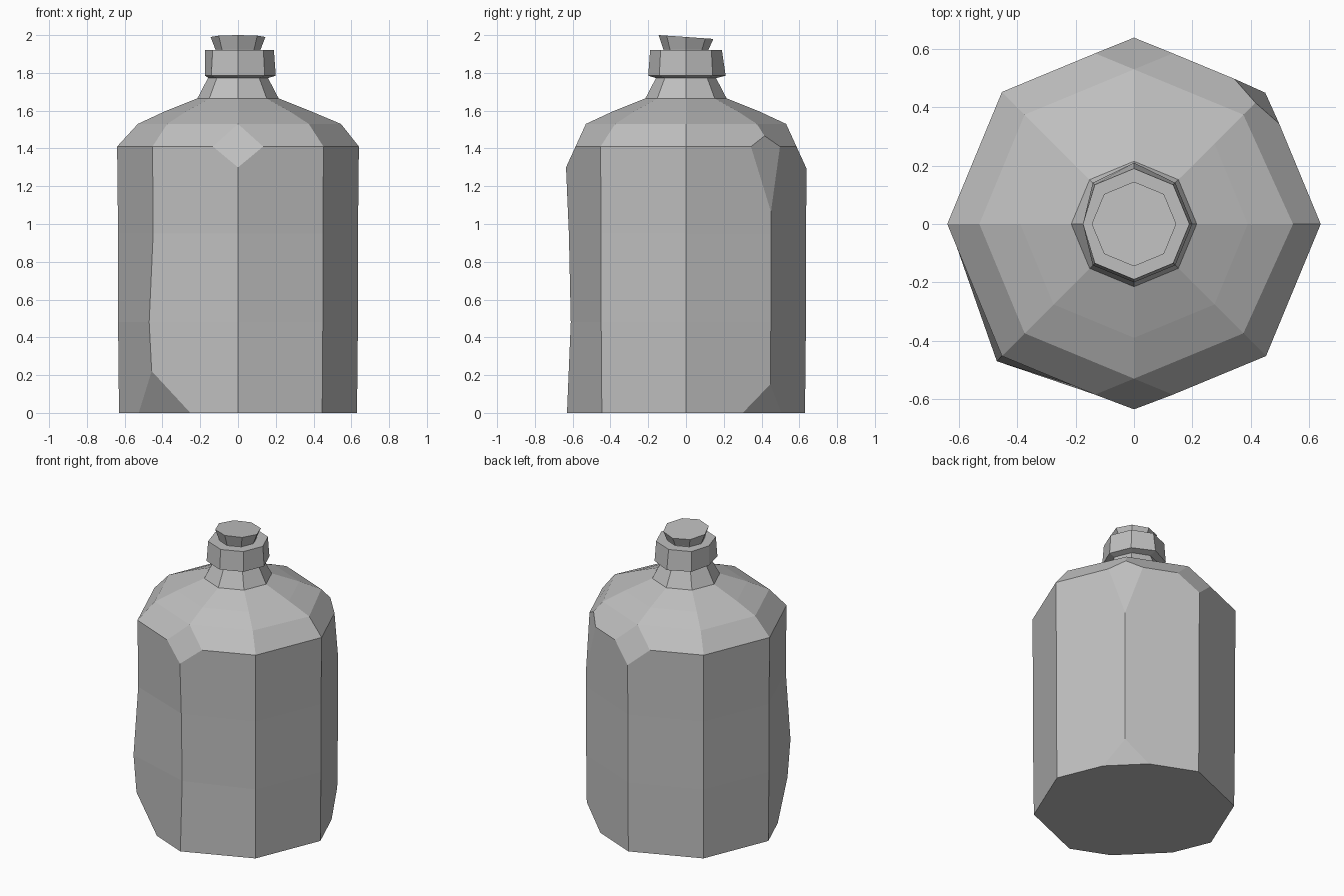
import bpy, bmesh
from math import cos, sin, pi
from mathutils import Vector

cube = bpy.data.objects.get("Cube")
if cube:
    bpy.data.objects.remove(cube, do_unlink=True)

SIDES = 8
grey = bpy.data.materials.new("stone grey")
grey.use_nodes = True
colour = (0.52, 0.52, 0.52, 1)
grey.diffuse_color = colour
grey.node_tree.nodes["Principled BSDF"].inputs["Base Color"].default_value = colour


def direction(i):
    a = 2 * pi * i / SIDES
    return Vector((cos(a), sin(a), 0))


def lathe(profile, tweaks=None, tilt=0):
    """Closed eight-sided solid; tweaks change single radii, tilt slopes the top."""
    bm = bmesh.new()
    rings = []
    for k, (r, z) in enumerate(profile):
        ring = []
        for i in range(SIDES):
            p = direction(i) * (r + (tweaks or {}).get((k, i), 0))
            p.z = z + (tilt * p.y if k == len(profile) - 1 else 0)
            ring.append(bm.verts.new(p))
        rings.append(ring)
    for low, high in zip(rings, rings[1:]):
        for i in range(SIDES):
            j = (i + 1) % SIDES
            bm.faces.new((low[i], low[j], high[j], high[i]))
    bm.faces.new(rings[0][::-1])
    bm.faces.new(rings[-1])
    return bm


def chip(bm, corner, low, high):
    """Slice off a corner along a plane through two (radius, height) points."""
    d = direction(corner)
    a = d * low[0] + Vector((0, 0, low[1]))
    b = d * high[0] + Vector((0, 0, high[1]))
    normal = (b - a).cross(Vector((-d.y, d.x, 0)))
    if normal.dot(d) < 0:
        normal.negate()
    bmesh.ops.bisect_plane(bm, geom=bm.verts[:] + bm.edges[:] + bm.faces[:],
                           plane_co=a, plane_no=normal, clear_outer=True)
    bmesh.ops.holes_fill(bm, edges=[e for e in bm.edges if e.is_boundary])


def finish(bm, name):
    bmesh.ops.recalc_face_normals(bm, faces=bm.faces[:])
    mesh = bpy.data.meshes.new(name)
    bm.to_mesh(mesh)
    bm.free()
    mesh.materials.append(grey)
    bpy.context.collection.objects.link(bpy.data.objects.new(name, mesh))


# Body, shoulder and neck, with slightly uneven sides
body = lathe(
    [(0.63, 0), (0.635, 0.48), (0.635, 0.95), (0.64, 1.41),
     (0.53, 1.53), (0.39, 1.595), (0.215, 1.665), (0.15, 1.79)],
    {(1, 5): 0.03, (1, 6): -0.025, (2, 6): -0.015, (4, 0): 0.015})

# Worn corners: front and back of the shoulder, one long side, two at the foot
for corner in (2, 6):
    chip(body, corner, (0.635, 1.30), (0.53, 1.53))
chip(body, 1, (0.638, 1.05), (0.595, 1.41))
chip(body, 1, (0.635, 0.16), (0.57, 0))
chip(body, 5, (0.65, 0.23), (0.55, 0))
finish(body, "bottle_body")

# Rim around the mouth
finish(lathe([(0.15, 1.77), (0.2, 1.785), (0.19, 1.92)],
             {(1, 4): -0.025, (2, 4): -0.015, (1, 2): 0.01}), "bottle_rim")

# Flared stopper with a sloping top
finish(lathe([(0.115, 1.9), (0.12, 1.925), (0.145, 1.99)], tilt=-0.07), "stopper")
